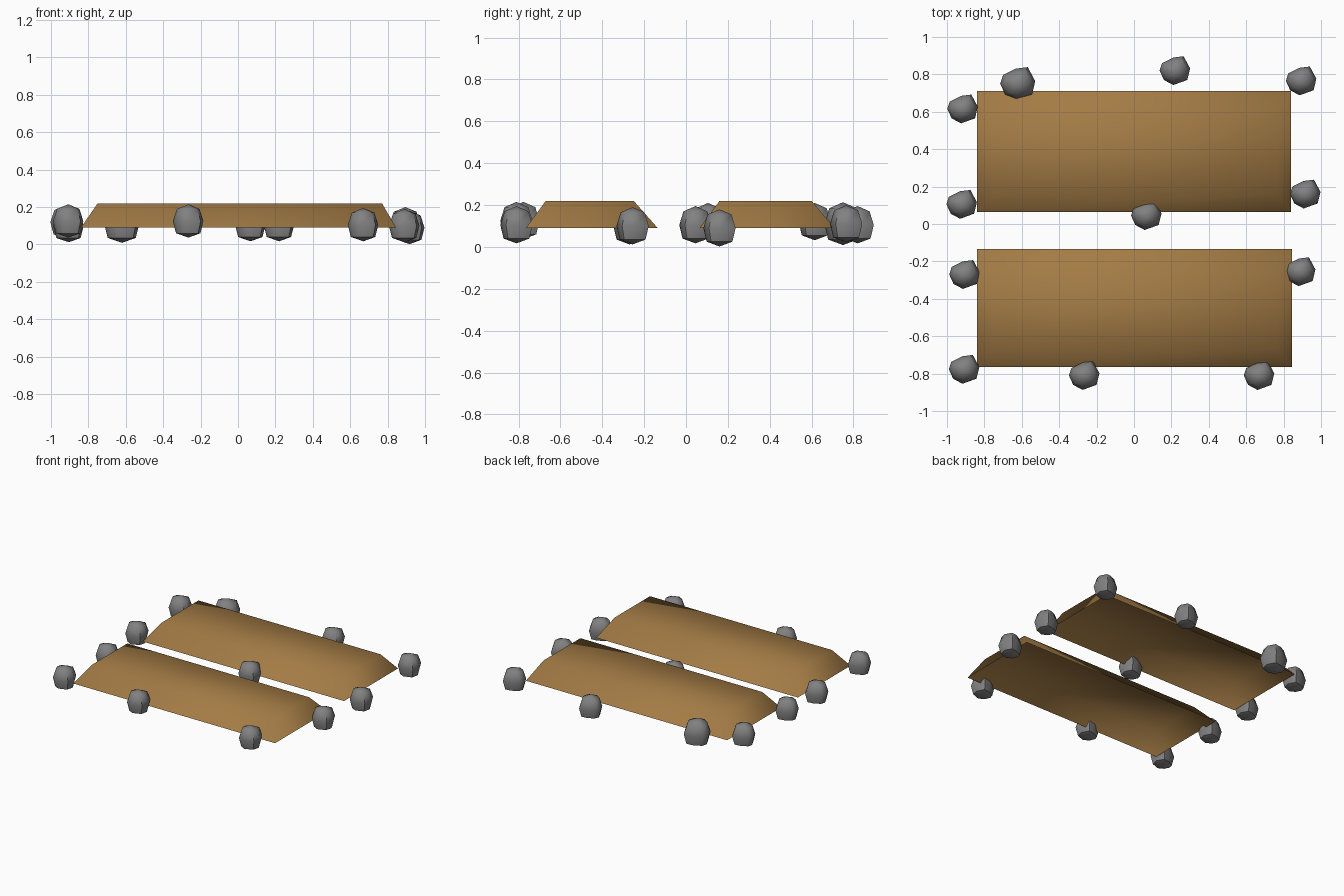
import bpy, bmesh, math

if "Cube" in bpy.data.objects:
    bpy.data.objects.remove(bpy.data.objects["Cube"])


def material(name, rgb):
    m = bpy.data.materials.new(name)
    m.diffuse_color = (*rgb, 1)
    m.use_nodes = True
    m.node_tree.nodes["Principled BSDF"].inputs["Base Color"].default_value = m.diffuse_color
    return m


soil = material("brown soil", (0.37, 0.20, 0.06))
stone = material("grey stone", (0.22, 0.22, 0.22))


def add_object(name, bm, mat, angle):
    me = bpy.data.meshes.new(name)
    bm.to_mesh(me)
    bm.free()
    me.materials.append(mat)
    ob = bpy.data.objects.new(name, me)
    bpy.context.collection.objects.link(ob)
    bpy.ops.object.select_all(action='DESELECT')
    ob.select_set(True)
    bpy.context.view_layer.objects.active = ob
    bpy.ops.object.shade_smooth_by_angle(angle=math.radians(angle))


# soil beds: open-bottomed mounds with sloping sides
def bed(name, base, top, z0=0.09, z1=0.22):
    bm = bmesh.new()
    rings = []
    for (x0, x1, y0, y1), z in ((base, z0), (top, z1)):
        rings.append([bm.verts.new((x, y, z)) for x, y in
                      ((x0, y0), (x1, y0), (x1, y1), (x0, y1))])
    lo, hi = rings
    for i in range(4):
        j = (i + 1) % 4
        bm.faces.new((lo[i], lo[j], hi[j], hi[i]))
    bm.faces.new(hi)
    add_object(name, bm, soil, 80)


bed("back_soil_bed", (-0.84, 0.84, 0.065, 0.71), (-0.75, 0.77, 0.16, 0.60))
bed("front_soil_bed", (-0.84, 0.845, -0.765, -0.135), (-0.75, 0.77, -0.67, -0.25))

# border stones: hull of one irregular outline repeated at three heights
OUTLINE = [(-0.07, 0.04), (-0.01, 0.07), (0.045, 0.077), (0.08, 0.012),
           (0.065, -0.05), (-0.01, -0.077), (-0.06, -0.05), (-0.083, 0.0)]


def rock(name, x, y, z, s=1.0):
    bm = bmesh.new()
    for h, k in ((-0.065, 0.8), (0.0, 1.0), (0.065, 0.74)):
        for px, py in OUTLINE:
            bm.verts.new((x + s * k * px, y + s * k * py, z + s * h))
    for h in (-0.088, 0.09):
        bm.verts.new((x, y, z + s * h))
    bmesh.ops.convex_hull(bm, input=bm.verts)
    bmesh.ops.recalc_face_normals(bm, faces=bm.faces)
    add_object(name, bm, stone, 50)


ROCKS = [(-0.62, 0.75, 0.11, 1.15), (0.22, 0.82, 0.105), (0.895, 0.765, 0.11),
         (-0.915, 0.615, 0.12), (-0.92, 0.105, 0.12), (0.917, 0.16, 0.09),
         (0.067, 0.045, 0.105), (-0.905, -0.27, 0.10), (0.89, -0.255, 0.10),
         (-0.907, -0.777, 0.125), (-0.265, -0.81, 0.125), (0.67, -0.81, 0.105)]
for i, r in enumerate(ROCKS):
    rock(f"border_stone_{i + 1}", *r)
